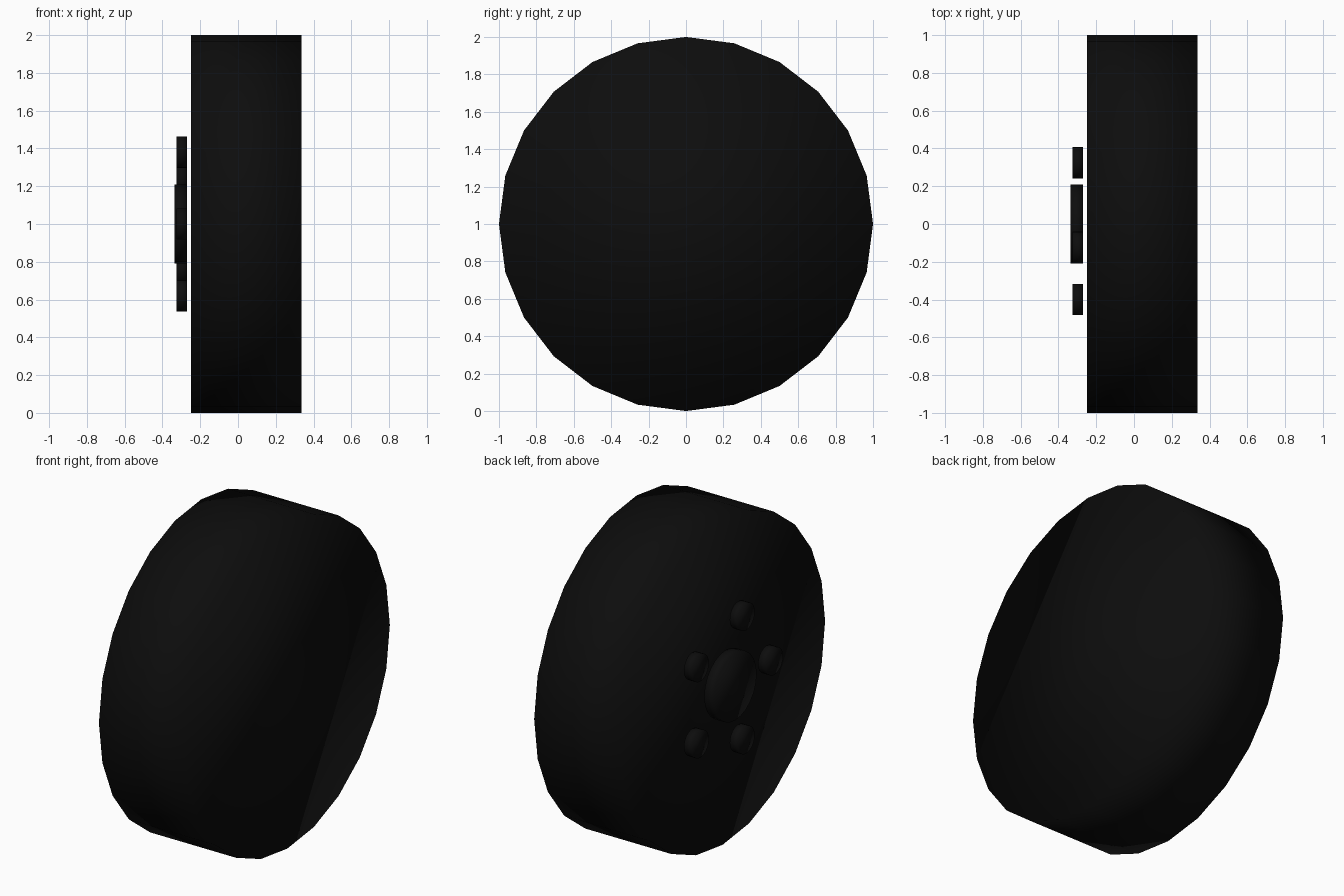
import bpy
import math

if "Cube" in bpy.data.objects:
    bpy.data.objects.remove(bpy.data.objects["Cube"], do_unlink=True)

# Black rubber
rubber = bpy.data.materials.new("black_rubber")
rubber.use_nodes = True
BLACK = (0.004, 0.004, 0.004, 1)
rubber.diffuse_color = BLACK
rubber.node_tree.nodes["Principled BSDF"].inputs["Base Color"].default_value = BLACK


def disc(name, radius, x_min, x_max, y=0.0, z=1.0):
    """Smooth-shaded cylinder lying along x."""
    bpy.ops.mesh.primitive_cylinder_add(
        vertices=24, radius=radius, depth=x_max - x_min,
        location=((x_min + x_max) / 2, y, z), rotation=(0, math.pi / 2, 0))
    obj = bpy.context.object
    obj.name = name
    obj.data.materials.append(rubber)
    bpy.ops.object.shade_smooth()
    return obj


# Tyre and hub cap
disc("tyre", 1.0, -0.25, 0.337)
disc("hub_cap", 0.208, -0.337, -0.27)

# Ring of five wheel nuts
NUTS = 5
RING = 0.4
for i in range(NUTS):
    angle = math.pi + i * math.tau / NUTS
    disc(f"wheel_nut_{i + 1}", 0.083, -0.325, -0.27,
         RING * math.cos(angle), 1 + RING * math.sin(angle))
